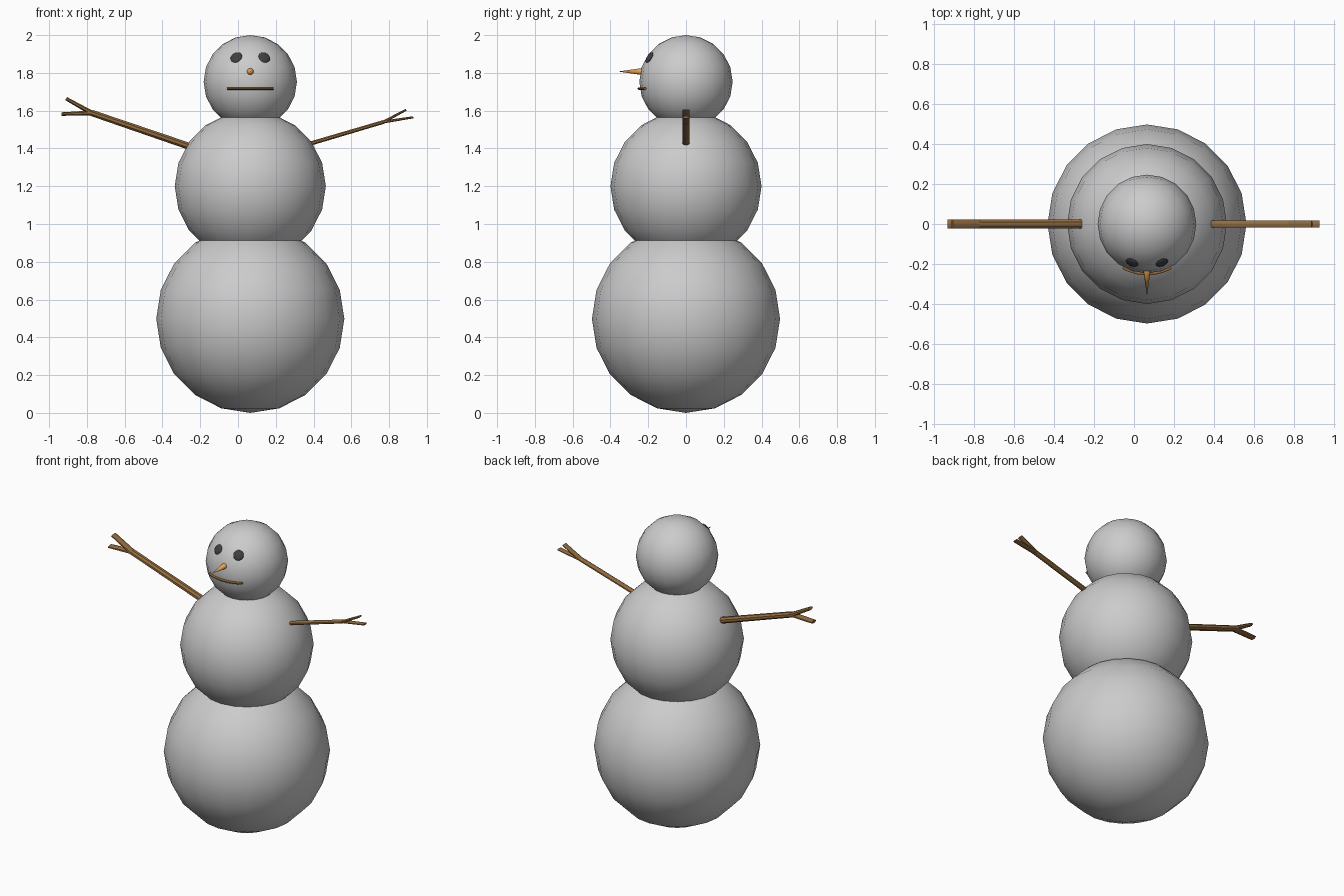
import bpy, bmesh
from math import sin, cos, pi, radians, sqrt
from mathutils import Vector, Matrix

if "Cube" in bpy.data.objects:
    bpy.data.objects.remove(bpy.data.objects["Cube"])

CX = 0.065  # body axis


def material(name, rgb):
    m = bpy.data.materials.new(name)
    m.diffuse_color = (*rgb, 1)
    m.use_nodes = True
    m.node_tree.nodes["Principled BSDF"].inputs["Base Color"].default_value = m.diffuse_color
    return m


WOOD = material("wood", (0.29, 0.15, 0.05))
COAL = material("coal", (0.05, 0.05, 0.05))
CARROT = material("carrot", (0.8, 0.36, 0.1))


def finish(bm, name, mat=None, angle=40):
    bmesh.ops.recalc_face_normals(bm, faces=bm.faces)
    me = bpy.data.meshes.new(name)
    bm.to_mesh(me)
    bm.free()
    ob = bpy.data.objects.new(name, me)
    bpy.context.collection.objects.link(ob)
    if mat:
        me.materials.append(mat)
    bpy.ops.object.select_all(action='DESELECT')
    ob.select_set(True)
    bpy.context.view_layer.objects.active = ob
    bpy.ops.object.shade_smooth_by_angle(angle=radians(angle))
    return ob


def ball(name, r, matrix, mat=None, u=20, v=10):
    bm = bmesh.new()
    bmesh.ops.create_uvsphere(bm, u_segments=u, v_segments=v, radius=r, matrix=matrix)
    return finish(bm, name, mat)


def tube(bm, path, sides=8):
    """Sweep an oval section along (point, in-plane radius, other radius, side direction)."""
    rings = []
    for i, (p, w, h, up) in enumerate(path):
        a = path[max(i - 1, 0)][0]
        b = path[min(i + 1, len(path) - 1)][0]
        t = (b - a).normalized()
        n = t.cross(up).normalized()
        rings.append([bm.verts.new(p + n * w * cos(k) + up * h * sin(k))
                      for k in (2 * pi * (j + 0.5) / sides for j in range(sides))])
    for r0, r1 in zip(rings, rings[1:]):
        for j in range(sides):
            k = (j + 1) % sides
            bm.faces.new((r0[j], r0[k], r1[k], r1[j]))
    bm.faces.new(rings[0])
    bm.faces.new(rings[-1])


# Three stacked snowballs
for name, r, z in (("lower_ball", 0.498, 0.498), ("middle_ball", 0.4, 1.2), ("head_ball", 0.247, 1.753)):
    ball(name, r, Matrix.Translation((CX, 0, z)))

# Eyes: flattened coals lying on the head
HEAD = Vector((CX, 0, 1.753))
for side, s in (("left", -1), ("right", 1)):
    n = Vector((s * 0.075, -0.195, 0.13)).normalized()
    rot = n.to_track_quat('Z', 'Y').to_matrix().to_4x4()
    ball(side + "_eye", 0.032, Matrix.Translation(HEAD + n * 0.244) @ rot @ Matrix.Diagonal((1, 1, 0.3, 1)),
         COAL, 16, 8)

# Nose: cone pointing forward
bm = bmesh.new()
bmesh.ops.create_cone(bm, cap_ends=True, segments=12, radius1=0.02, radius2=0, depth=0.14,
                      matrix=Matrix.Translation((CX, -0.29, 1.807)) @ Matrix.Rotation(pi / 2, 4, 'X'))
finish(bm, "nose", CARROT)

# Mouth: level arc hugging the head
bm = bmesh.new()
up = Vector((0, 0, 1))
arc = []
for i in range(11):
    a = radians(-29 + 5.8 * i)
    arc.append((Vector((CX + 0.248 * sin(a), -0.248 * cos(a), 1.717)), 0.009, 0.007, up))
tube(bm, arc)
finish(bm, "mouth", WOOD)


# Arms: stick with two twigs
def arm(name, start, fork, twigs, w, h):
    bm = bmesh.new()
    side = Vector((0, 1, 0))
    P = lambda c: Vector((c[0], 0, c[1]))
    tube(bm, [(P(start), w, h, side), (P(fork), w * 0.9, h, side)])
    for tip in twigs:
        tube(bm, [(P(fork), w * 0.7, h, side), (P(tip), w * 0.5, h * 0.97, side)])
    finish(bm, name, WOOD, 30)


arm("left_arm", (-0.24, 1.405), (-0.775, 1.588), ((-0.91, 1.664), (-0.934, 1.582)), 0.02, 0.024)
arm("right_arm", (0.37, 1.422), (0.77, 1.54), ((0.89, 1.605), (0.928, 1.565)), 0.012, 0.02)
